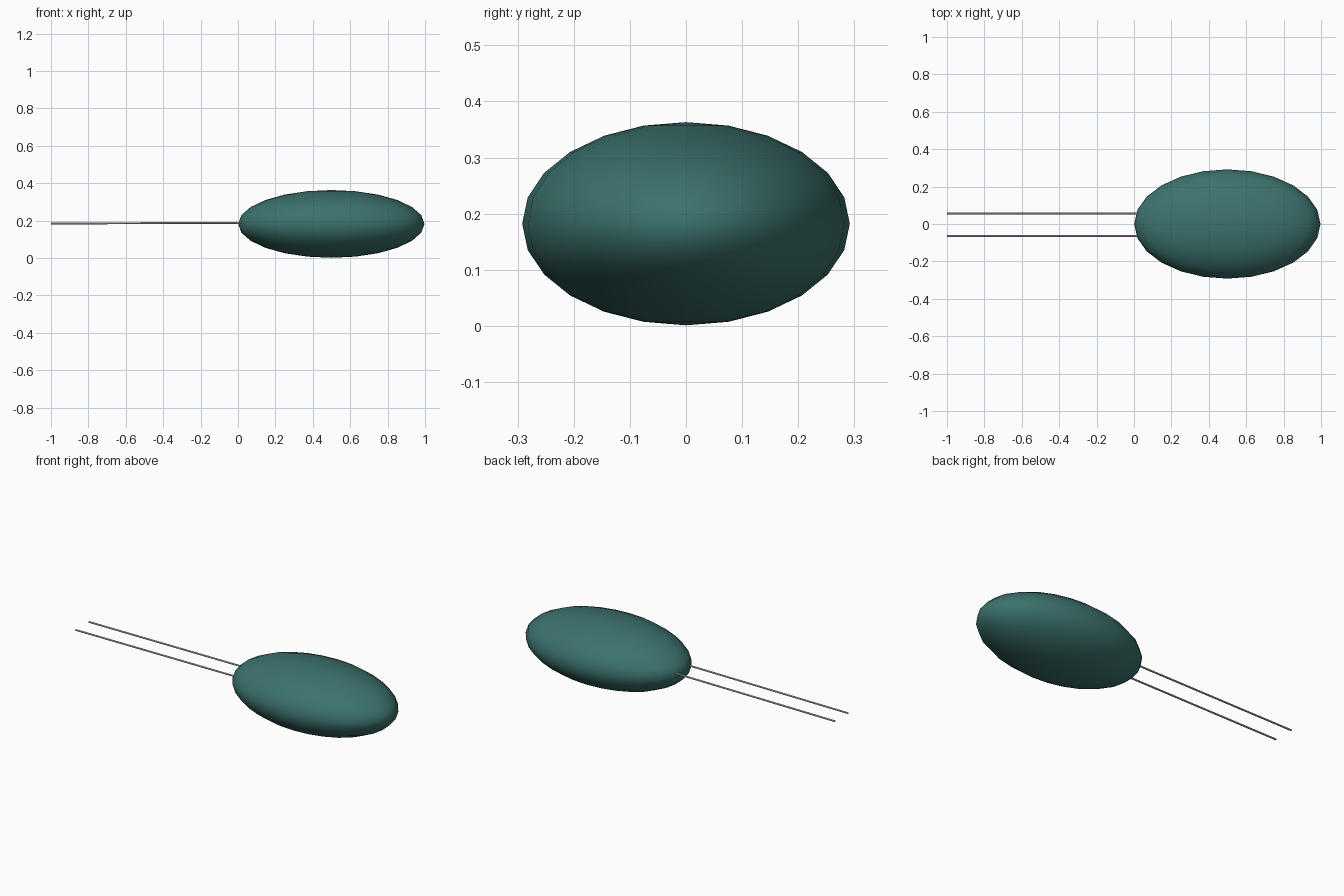
import bpy
from math import pi
from mathutils import Vector

if "Cube" in bpy.data.objects:
    bpy.data.objects.remove(bpy.data.objects["Cube"])

green = bpy.data.materials.new("deep_green")
green.diffuse_color = (0.045, 0.17, 0.155, 1)
green.use_nodes = True
green.node_tree.nodes["Principled BSDF"].inputs["Base Color"].default_value = green.diffuse_color

# Flattened oval body, 24 sides in every outline
bpy.ops.mesh.primitive_uv_sphere_add(segments=24, ring_count=12, radius=1, location=(0.499, 0, 0.182))
body = bpy.context.object
body.name = "body"
body.scale = (0.498, 0.292, 0.181)
body.data.materials.append(green)
bpy.ops.object.shade_smooth()


def rod(name, start, end, radius):
    """Thin straight rod between two points."""
    a, b = Vector(start), Vector(end)
    d = b - a
    bpy.ops.mesh.primitive_cylinder_add(vertices=8, radius=radius, depth=d.length, location=(a + b) / 2)
    o = bpy.context.object
    o.name = name
    o.rotation_euler = d.to_track_quat('Z', 'Y').to_euler()
    bpy.ops.object.shade_smooth_by_angle(angle=pi / 6)
    return o


# Pair of trailing rods, sunk slightly into the body
rod("rod_back", (-1, 0.057, 0.184), (0.04, 0.057, 0.188), 0.005)
rod("rod_front", (-1, -0.065, 0.184), (0.04, -0.065, 0.188), 0.005)
